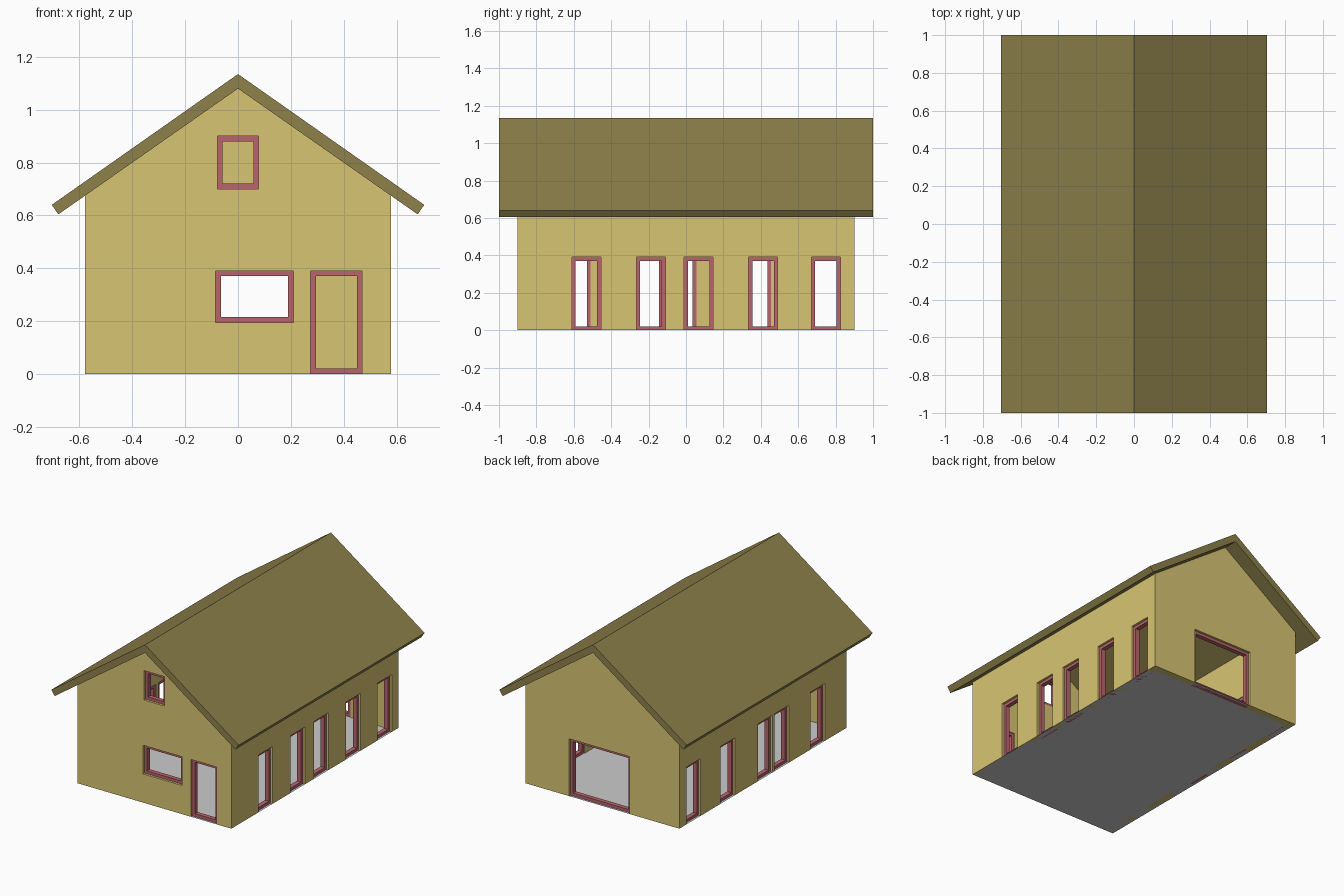
import bpy, bmesh
from math import pi
from mathutils import Matrix

if "Cube" in bpy.data.objects:
    bpy.data.objects.remove(bpy.data.objects["Cube"])

HX, HY, T = 0.58, 0.90, 0.05          # half width, half length, wall thickness
RECESS, DEPTH, BAR = 0.015, 0.03, 0.02  # window frame section
SLOPE, APEX = 0.70, 1.08


def material(name, rgb):
    m = bpy.data.materials.new(name)
    m.diffuse_color = (*rgb, 1)
    m.use_nodes = True
    m.node_tree.nodes["Principled BSDF"].inputs["Base Color"].default_value = m.diffuse_color
    return m


WALL = material("wall_yellow", (0.69, 0.56, 0.17))
ROOF = material("roof_brown", (0.27, 0.22, 0.07))
FRAME = material("frame_red", (0.48, 0.13, 0.15))


def make_object(name, bm, mat=None):
    bmesh.ops.recalc_face_normals(bm, faces=bm.faces)
    me = bpy.data.meshes.new(name)
    bm.to_mesh(me)
    bm.free()
    ob = bpy.data.objects.new(name, me)
    bpy.context.collection.objects.link(ob)
    if mat:
        me.materials.append(mat)
    return ob


def prism(name, profile, half, mat):
    """Extrude an x-z profile along y."""
    bm = bmesh.new()
    f = bm.faces.new([bm.verts.new((x, -half, z)) for x, z in profile])
    ext = bmesh.ops.extrude_face_region(bm, geom=[f])["geom"]
    bmesh.ops.translate(bm, vec=(0, 2 * half, 0),
                        verts=[v for v in ext if isinstance(v, bmesh.types.BMVert)])
    return make_object(name, bm, mat)


def add_box(bm, lo, hi, basis=Matrix()):
    size = [b - a for a, b in zip(lo, hi)]
    mid = [(a + b) / 2 for a, b in zip(lo, hi)]
    bmesh.ops.create_cube(bm, size=1, matrix=basis @ Matrix.Translation(mid)
                          @ Matrix.Diagonal((*size, 1)))


def frame(name, basis, u0, u1, z0, z1):
    """Rectangular ring set into the wall; local +y points indoors."""
    bm = bmesh.new()
    rings = []
    for y in (RECESS, RECESS + DEPTH):
        for b in (0, BAR):
            pts = [(u0 + b, z0 + b), (u1 - b, z0 + b), (u1 - b, z1 - b), (u0 + b, z1 - b)]
            rings.append([bm.verts.new(basis @ Matrix.Translation((u, y, z)).translation)
                          for u, z in pts])
    for a, b in ((0, 1), (1, 3), (3, 2), (2, 0)):
        for i in range(4):
            j = (i + 1) % 4
            bm.faces.new((rings[a][i], rings[a][j], rings[b][j], rings[b][i]))
    make_object(name, bm, FRAME)


def cut(target, cutter):
    mod = target.modifiers.new("cut", 'BOOLEAN')
    mod.operation, mod.solver, mod.object = 'DIFFERENCE', 'EXACT', cutter
    bpy.context.view_layer.objects.active = target
    bpy.ops.object.modifier_apply(modifier=mod.name)
    bpy.data.objects.remove(cutter)


# Wall bases: local x along the wall, local y indoors
front = Matrix.Translation((0, -HY, 0))
back = Matrix.Translation((0, HY, 0)) @ Matrix.Rotation(pi, 4, 'Z')
right = Matrix.Translation((HX, 0, 0)) @ Matrix.Rotation(pi / 2, 4, 'Z')    # u = y
left = Matrix.Translation((-HX, 0, 0)) @ Matrix.Rotation(-pi / 2, 4, 'Z')   # u = -y

# Openings: name, wall, u range, z range
TOP = 0.39
openings = [
    ("front_window", front, -0.085, 0.21, 0.195, TOP),
    ("front_door", front, 0.275, 0.47, 0, TOP),
    ("gable_window", front, -0.078, 0.078, 0.70, 0.90),
    ("back_door", back, -0.25, 0.205, 0, TOP),
]
for y in (-0.61, -0.265, -0.01, 0.335, 0.67):
    openings.append(("right_window", right, y, y + 0.155, 0, TOP))
for y in (-0.665, -0.28, -0.10, 0.30, 0.67):
    openings.append(("left_window", left, -y - 0.155, -y, 0, TOP))

# Gabled wall shell, open to the roof
eave = APEX - SLOPE * HX
walls = prism("walls", [(-HX, 0), (HX, 0), (HX, eave), (0, APEX), (-HX, eave)], HY, WALL)
bm = bmesh.new()
add_box(bm, (-HX + T, -HY + T, -1), (HX - T, HY - T, 2))
cut(walls, make_object("core_cutter", bm))

# Openings and their frames
bm = bmesh.new()
for name, basis, u0, u1, z0, z1 in openings:
    add_box(bm, (u0, -0.03, z0 if z0 else -0.1), (u1, T + 0.02, z1), basis)
    frame(name + "_frame", basis, u0, u1, z0, z1)
cut(walls, make_object("opening_cutter", bm))

# Roof with overhanging eaves
prism("roof", [(0, 1.135), (0.705, 0.64), (0.68, 0.604), (0, APEX),
               (-0.68, 0.604), (-0.705, 0.64)], 1.0, ROOF)

# Floor plane
bm = bmesh.new()
bmesh.ops.create_grid(bm, x_segments=1, y_segments=1, size=1,
                      matrix=Matrix.Diagonal((HX, HY, 1, 1)))
make_object("floor", bm)
